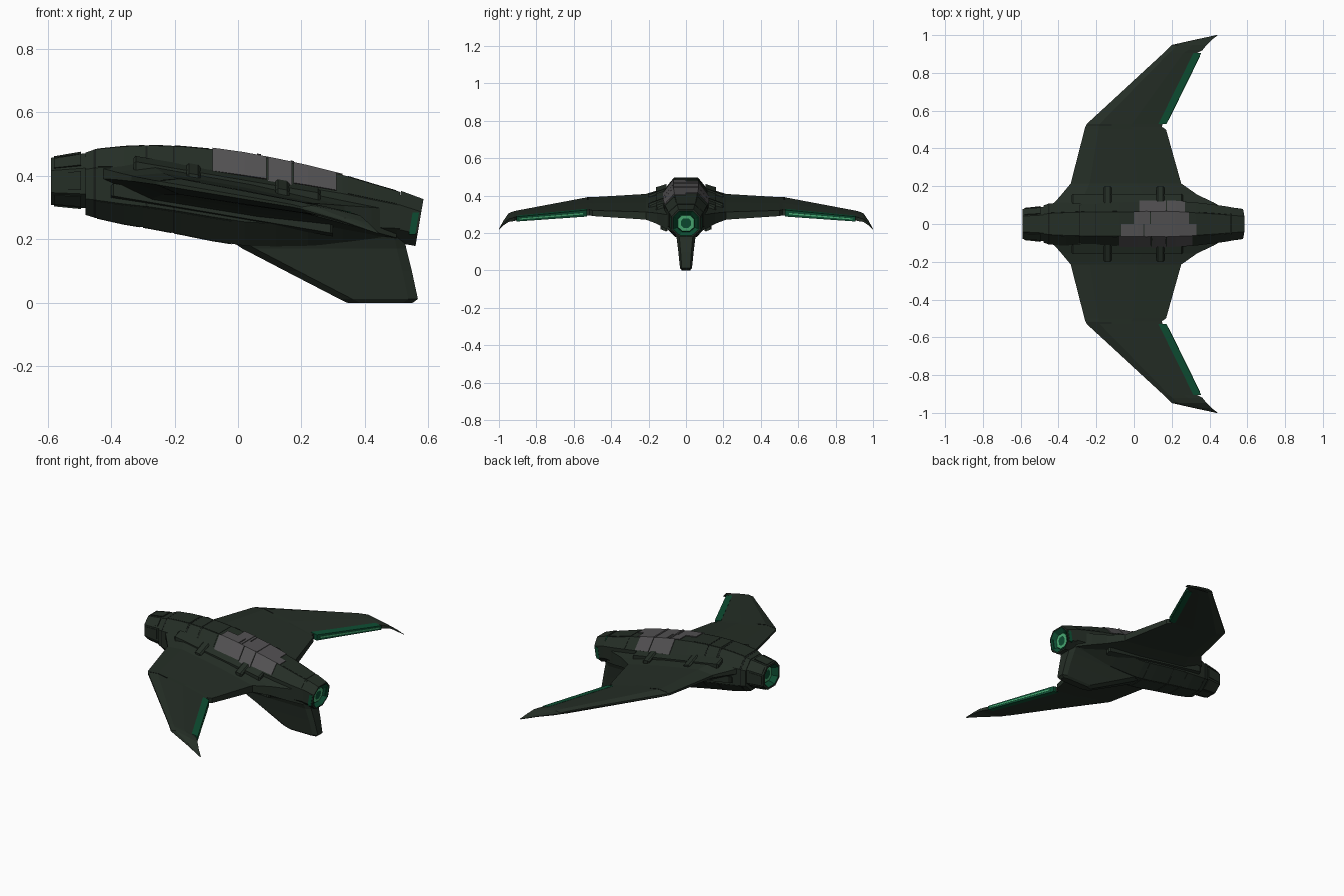
import bpy, bmesh, math
from mathutils import Vector

if "Cube" in bpy.data.objects:
    bpy.data.objects.remove(bpy.data.objects["Cube"])


def material(name, rgb):
    m = bpy.data.materials.new(name)
    m.diffuse_color = (*rgb, 1)
    m.use_nodes = True
    m.node_tree.nodes["Principled BSDF"].inputs["Base Color"].default_value = m.diffuse_color
    return m


HULL = material("dark green hull", (0.018, 0.027, 0.019))
DARK = material("blackened metal", (0.009, 0.012, 0.010))
GREY = material("canopy grey", (0.085, 0.082, 0.085))
GLOW = material("deep green glow", (0.004, 0.075, 0.032))
LIGHT = material("bright green light", (0.07, 0.42, 0.18))


def loft(name, rings, mats, caps=(True, True), mirror=False, mat_of=None):
    """Skin closed rings of equal size; mat_of(i) gives the slot of span i."""
    bm = bmesh.new()
    vs = [[bm.verts.new(p) for p in r] for r in rings]
    n = len(rings[0])
    for i in range(len(vs) - 1):
        for j in range(n):
            k = (j + 1) % n
            f = bm.faces.new((vs[i][j], vs[i][k], vs[i + 1][k], vs[i + 1][j]))
            f.material_index = mat_of(i) if mat_of else 0
    if caps[0]:
        bm.faces.new(vs[0][::-1])
    if caps[1]:
        bm.faces.new(vs[-1]).material_index = mat_of(len(vs) - 1) if mat_of else 0
    bmesh.ops.recalc_face_normals(bm, faces=bm.faces)
    me = bpy.data.meshes.new(name)
    bm.to_mesh(me)
    bm.free()
    for m in mats:
        me.materials.append(m)
    ob = bpy.data.objects.new(name, me)
    bpy.context.collection.objects.link(ob)
    if mirror:
        ob.modifiers.new("mirror", "MIRROR").use_axis = (False, True, False)
    return ob


# Fuselage stations: x, top z, bottom z, half width
BODY = [(-0.48, .474, .277, .098), (-0.45, .484, .268, .108), (-0.36, .493, .248, .116),
        (-0.28, .496, .235, .120), (-0.18, .493, .216, .122), (-0.08, .484, .196, .124),
        (0.02, .470, .180, .124), (0.12, .451, .178, .124), (0.22, .430, .180, .122),
        (0.33, .403, .186, .114), (0.43, .373, .190, .102), (0.51, .350, .194, .090)]


def octagon(x, top, bot, w, shear=0.0, k=1.0):
    h, c = top - bot, (top + bot) / 2
    pts = [(.52 * w, top), (w, bot + .73 * h), (w, bot + .26 * h), (.45 * w, bot)]
    pts += [(-y, z) for y, z in reversed(pts)]
    return [Vector((x + shear * (z - c), y * k, c + (z - c) * k)) for y, z in pts]


def body_ring(x, k=1.0):
    for a, b in zip(BODY, BODY[1:]):
        if a[0] <= x <= b[0]:
            t = (x - a[0]) / (b[0] - a[0])
            return octagon(*[p + (q - p) * t for p, q in zip(a, b)], k=k)


def plate(name, x0, x1, side, t0, t1, mat, k=1.025):
    """Thin panel lying on one side of the fuselage octagon."""
    xs = [x0] + [s[0] for s in BODY if x0 < s[0] < x1] + [x1]
    rings = []
    for x in xs:
        o, i = body_ring(x, k), body_ring(x, .97)
        e = (side + 1) % 8
        rings.append([o[side].lerp(o[e], t0), o[side].lerp(o[e], t1),
                      i[side].lerp(i[e], t1), i[side].lerp(i[e], t0)])
    return loft(name, rings, [mat])


loft("fuselage", [octagon(*s) for s in BODY], [HULL])

# Canopy: uneven grey panels over the spine
for x0, x1, side, t0, t1 in [(-.07, .05, 7, 0, .5), (.055, .17, 7, 0, .5), (.175, .33, 7, 0, .5),
                             (.0, .085, 7, .5, 1), (.09, .17, 7, .5, 1), (.175, .29, 7, .5, 1),
                             (.03, .17, 0, 0, .95), (.175, .27, 0, 0, .95),
                             (-.08, .09, 6, .1, 1), (.095, .17, 6, 0, 1), (.175, .31, 6, .1, 1)]:
    plate("canopy_panel", x0, x1, side, t0, t1, GREY, 1.035)
for x in (.06, .165):
    plate("canopy_strap", x, x + .012, 7, 0, 1, GREY, 1.06)

# Raised hull panels on the spine, belly and flanks
for x0, x1 in [(-.445, -.295), (-.28, -.21), (-.20, -.09)]:
    for side in (0, 7, 6):
        plate("spine_panel", x0, x1, side, .04, .96, HULL, 1.015)
for x0, x1 in [(-.445, -.31), (-.30, -.21), (-.20, -.02)]:
    for side in (2, 3, 4):
        plate("belly_panel", x0, x1, side, .04, .96, HULL, 1.015)
for side in (0, 7, 6):
    plate("tail_panel", .345, .50, side, .05, .95, HULL, 1.02)

# Dark seam bands round the hull
for x in (-.455, -.292, -.205):
    loft("seam_band", [body_ring(x, .98), body_ring(x, 1.006), body_ring(x + .007, 1.006),
                       body_ring(x + .007, .98)], [DARK])


# Nozzle at each end: tapered sleeve, rim, glowing cup with a bright ring
def nozzle(name, spans, shear):
    rings = [octagon(x, zc + r, zc - r, w, shear) for x, zc, r, w in spans]
    slots = [0, 0, 1, 1, 2, 1]
    return loft(name, rings, [HULL, GLOW, LIGHT], (False, True), mat_of=lambda i: slots[i])


nozzle("left_nozzle", [(-.47, .385, .088, .092), (-.59, .383, .074, .080), (-.59, .383, .062, .067),
                       (-.555, .383, .048, .050), (-.56, .383, .042, .044), (-.56, .383, .026, .026)], 0)
nozzle("right_nozzle", [(.50, .273, .080, .090), (.572, .253, .074, .078), (.572, .253, .066, .070),
                        (.548, .253, .046, .048), (.553, .253, .042, .044), (.553, .253, .026, .026)], .17)

# Ribs round the left sleeve, and glowing plates on the right nozzle flanks
a, b = octagon(-.495, .473, .299, .091), octagon(-.58, .459, .307, .082)
c = Vector((0, 0, .384))
for i in range(8):
    rings = []
    for r in (a, b):
        p, q = r[i].lerp(r[(i + 1) % 8], .15), r[i].lerp(r[(i + 1) % 8], .85)
        mid = Vector((p.x, 0, c.z))
        rings.append([mid.lerp(p, 1.04), mid.lerp(q, 1.04), mid.lerp(q, .95), mid.lerp(p, .95)])
    loft("sleeve_rib", rings, [HULL])
loft("nozzle_side_light", [[Vector((x + .17 * (z - .253), y, z)) for x, y in
                            ((.545, .06), (.565, .06), (.565, .0815), (.545, .0835))]
                           for z in (.215, .285)], [GLOW], mirror=True)


# Wing: leaning plane with a faceted leading edge
def plane_z(x):
    return .335 - .17 * x


def wing_ring(y, le, te, ht, dz=0.0):
    def p(f, h):
        x = le + (te - le) * f
        return Vector((x, y, plane_z(x) + dz + h * ht))
    return [p(0, .25), p(.17, 1), p(.6, .95), p(1, .6), p(1, -.6), p(.6, -.95), p(.17, -1), p(0, -.25)]


WING = [(.07, -.46, .50, .075), (.115, -.42, .42, .062), (.155, -.385, .335, .048),
        (.215, -.335, .25, .034), (.50, -.262, .17, .025), (.515, -.258, .148, .025),
        (.53, -.25, .152, .025), (.905, .157, .333, .017), (.92, .172, .362, .016),
        (.948, .20, .385, .013, -.002), (.975, .32, .412, .008, -.018), (1.0, .436, .444, .002, -.04)]
loft("wing", [wing_ring(*s) for s in WING], [HULL], mirror=True)


# Glowing trailing edge, deep green with a bright core line
def edge_ring(y, x0, x1, h):
    return [Vector((x, y, plane_z(x) + s * h)) for x, s in ((x0, 1), (x1, 1), (x1, -1), (x0, -1))]


loft("wing_edge_glow", [edge_ring(.53, .13, .172, .0175), edge_ring(.905, .315, .356, .0125)],
     [GLOW], mirror=True)
loft("wing_edge_core", [edge_ring(.55, .16, .184, .004), edge_ring(.89, .33, .351, .003)],
     [LIGHT], mirror=True)

# Panel seam across the wing at the leading-edge kink
loft("wing_seam", [[Vector((x, y, plane_z(x) + h)) for x, h in
                    ((-.245, .010), (-.18, .0265), (-.12, .0265), (-.12, .01))]
                   for y in (.522, .528)], [DARK], mirror=True)


# Root rails and clamps joining wing and fuselage
def bar(name, x0, x1, y0, y1, z_in, z_out, depth, mat):
    rings = []
    for x, e in ((x0, .008), (x0 + .008, 0), (x1 - .008, 0), (x1, .008)):
        d = -.17 * x
        rings.append([Vector((x, y0 + e, z_in + d - e)), Vector((x, y1 - e, z_out + d - e)),
                      Vector((x, y1 - e, z_out + d - depth)), Vector((x, y0 + e, z_in + d - depth))])
    loft(name, rings, [mat], mirror=True)


bar("root_rail", -.33, .26, .105, .160, .408, .390, .06, HULL)
bar("lower_root_rail", -.40, .30, .10, .135, .300, .310, .04, HULL)
for x in (-.14, .14):
    bar("wing_clamp", x - .022, x + .022, .11, .20, .414, .382, .06, HULL)

# Keel fin: z, front x, back x, half width
FIN = [(.0, .345, .550, .022), (.012, .320, .567, .032), (.10, .150, .548, .041),
       (.172, .012, .530, .050), (.20, -.03, .525, .060), (.25, -.05, .52, .085)]
loft("keel_fin", [[Vector((x, y, z)) for x, y in
                   ((x0, .5 * w), (x0 + .04, w), (x1 - .03, w), (x1, .7 * w),
                    (x1, -.7 * w), (x1 - .03, -w), (x0 + .04, -w), (x0, -.5 * w))]
                  for z, x0, x1, w in FIN], [HULL])
